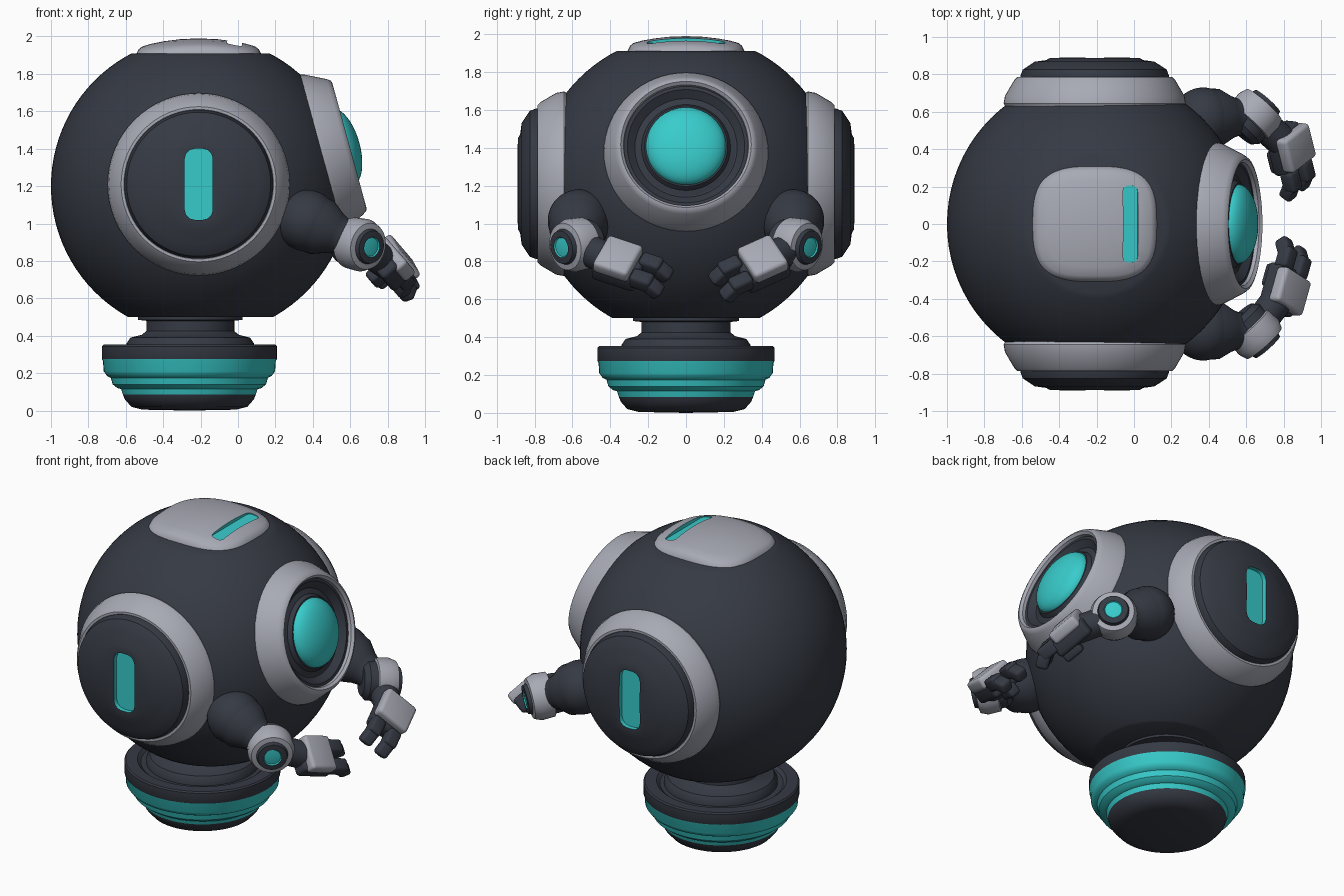
import bpy, bmesh, math
from mathutils import Vector, Matrix

if "Cube" in bpy.data.objects:
    bpy.data.objects.remove(bpy.data.objects["Cube"])


def material(name, rgb):
    m = bpy.data.materials.new(name)
    m.diffuse_color = (*rgb, 1)
    m.use_nodes = True
    m.node_tree.nodes["Principled BSDF"].inputs["Base Color"].default_value = m.diffuse_color
    return m


DARK = material("dark slate", (0.036, 0.042, 0.057))
GREY = material("light grey", (0.39, 0.40, 0.46))
TEAL = material("teal", (0.04, 0.60, 0.60))


def finish(bm, name, mats, matrix=Matrix()):
    bmesh.ops.remove_doubles(bm, verts=bm.verts, dist=1e-5)
    bmesh.ops.recalc_face_normals(bm, faces=bm.faces)
    bmesh.ops.transform(bm, matrix=matrix, verts=bm.verts)
    me = bpy.data.meshes.new(name)
    bm.to_mesh(me)
    bm.free()
    for m in mats:
        me.materials.append(m)
    ob = bpy.data.objects.new(name, me)
    bpy.context.collection.objects.link(ob)
    return ob


def along(origin, axis):
    """Matrix that puts local z on the axis."""
    rot = Vector(axis).to_track_quat('Z', 'Y').to_matrix().to_4x4()
    return Matrix.Translation(origin) @ rot


def frame(origin, d, w):
    """Matrix with local x on d, y near w."""
    d = Vector(d).normalized()
    w = Vector(w)
    w = (w - d * w.dot(d)).normalized()
    n = d.cross(w)
    rot = Matrix((d, w, n)).transposed().to_4x4()
    return Matrix.Translation(origin) @ rot


def loft(name, rings, mats, bands=None, matrix=Matrix()):
    bm = bmesh.new()
    vs = [[bm.verts.new(p) for p in ring] for ring in rings]
    n = len(rings[0])
    for j in range(len(vs) - 1):
        for i in range(n):
            k = (i + 1) % n
            f = bm.faces.new((vs[j][i], vs[j][k], vs[j + 1][k], vs[j + 1][i]))
            f.material_index = bands[j] if bands else 0
    return finish(bm, name, mats, matrix)


def lathe(name, prof, mats, bands=None, matrix=Matrix(), n=64):
    rings = [[(r * math.cos(2 * math.pi * i / n), r * math.sin(2 * math.pi * i / n), h)
              for i in range(n)] for r, h in prof]
    return loft(name, rings, mats, bands, matrix)


def box(name, size, bevel, mat, matrix, centre=(0, 0, 0), segs=3, upright_only=False):
    bm = bmesh.new()
    bmesh.ops.create_cube(bm, size=1)
    for v in bm.verts:
        v.co = Vector(c * s for c, s in zip(v.co, size)) + Vector(centre)
    edges = bm.edges[:]
    if upright_only:
        edges = [e for e in edges if abs(e.verts[0].co.z - e.verts[1].co.z) > 1e-4]
    bmesh.ops.bevel(bm, geom=edges, offset=bevel, segments=segs, profile=0.5, affect='EDGES')
    return finish(bm, name, [mat], matrix)


def ball(name, r, mat, matrix):
    bm = bmesh.new()
    bmesh.ops.create_uvsphere(bm, u_segments=40, v_segments=24, radius=r)
    return finish(bm, name, [mat], matrix)


def cut_slot(ob, size, matrix):
    """Recess a rounded slot; its walls and floor take material slot 1."""
    cutter = box("slot_cutter", size, min(size[:2]) * 0.35, DARK, matrix, upright_only=True)
    cutter.data.materials.clear()
    cutter.data.materials.append(DARK)
    cutter.data.materials.append(TEAL)
    for p in cutter.data.polygons:
        p.material_index = 1
    mod = ob.modifiers.new("slot", 'BOOLEAN')
    mod.operation = 'DIFFERENCE'
    mod.solver = 'EXACT'
    mod.object = cutter
    bpy.context.view_layer.objects.active = ob
    bpy.ops.object.modifier_apply(modifier=mod.name)
    bpy.data.objects.remove(cutter)


# Round body, trimmed flat on top, bottom and sides
C = Vector((-0.2, 0, 1.2))
bm = bmesh.new()
bmesh.ops.create_uvsphere(bm, u_segments=80, v_segments=48, radius=0.8)
for co, no in (((0, 0, 0.71), (0, 0, 1)), ((0, 0, -0.70), (0, 0, -1)),
               ((0, 0.66, 0), (0, 1, 0)), ((0, -0.66, 0), (0, -1, 0))):
    geom = bm.verts[:] + bm.edges[:] + bm.faces[:]
    bmesh.ops.bisect_plane(bm, geom=geom, plane_co=co, plane_no=no, clear_outer=True)
    bmesh.ops.holes_fill(bm, edges=[e for e in bm.edges if e.is_boundary])
finish(bm, "body", [DARK], Matrix.Translation(C))

# Neck and hover base
lathe("neck", [(0, 0.51), (0.28, 0.51), (0.28, 0.485), (0.235, 0.48), (0.235, 0.425), (0.26, 0.405),
               (0.32, 0.39), (0.34, 0.36), (0.34, 0.32), (0, 0.32)],
      [DARK], matrix=Matrix.Translation((-0.255, 0, 0)))
lathe("base", [(0, 0.335), (0.37, 0.335), (0.39, 0.352), (0.46, 0.352), (0.468, 0.343), (0.468, 0.275),
               (0.462, 0.265), (0.458, 0.21), (0.44, 0.185), (0.42, 0.175), (0.41, 0.14), (0.385, 0.12),
               (0.365, 0.115), (0.355, 0.085), (0.345, 0.06), (0.31, 0.02), (0.25, 0.005), (0, 0)],
      [DARK, TEAL], [0] * 5 + [1] * 8 + [0] * 4, Matrix.Translation((-0.26, 0, 0)))

# Side rings and slotted ear caps
for s, side in ((-1, "front"), (1, "back")):
    m = along((-0.21, 0, 1.21), (0, s, 0))
    lathe(side + "_ear_ring", [(0.38, 0.62), (0.475, 0.62), (0.487, 0.645), (0.48, 0.685), (0.43, 0.77),
                               (0.415, 0.785), (0.40, 0.785), (0.39, 0.77), (0.38, 0.62)], [GREY], matrix=m)
    cap = lathe(side + "_ear_cap", [(0, 0.7), (0.393, 0.7), (0.398, 0.79), (0.385, 0.825), (0.32, 0.868),
                                    (0.26, 0.876), (0.24, 0.888), (0, 0.892)], [DARK, TEAL], matrix=m)
    slot = Matrix.Translation((-0.21, s * 0.91, 1.21)) @ Matrix.Rotation(math.pi / 2, 4, 'X')
    cut_slot(cap, (0.15, 0.38, 0.10), slot)

# Eye: grey collar, dark socket, teal lens, tilted upward
m = along(C, (0.965, 0, 0.264))
lathe("eye_collar", [(0.33, 0.6), (0.43, 0.6), (0.438, 0.65), (0.43, 0.69), (0.375, 0.80), (0.36, 0.82),
                     (0.345, 0.825), (0.33, 0.81), (0.325, 0.77), (0.33, 0.6)], [GREY], matrix=m)
lathe("eye_socket", [(0.335, 0.65), (0.335, 0.79), (0.31, 0.79), (0.27, 0.755), (0.24, 0.755), (0.22, 0.79),
                     (0.2, 0.79), (0.2, 0.65)], [DARK], matrix=m)
lens = [(0.212 * math.sin(a), 0.785 + 0.095 * math.cos(a))
        for a in (i * math.pi / 20 for i in range(11))]
lathe("eye_lens", lens + [(0.21, 0.74), (0, 0.74)], [TEAL], matrix=m)

# Slotted plate on top
rings = []
for s, drop in ((0, 0), (0.3, 0), (0.55, 0), (0.75, 0), (0.9, 0.002), (0.96, 0.012), (1, 0.035),
                (1.02, 0.1), (0, 0.1)):
    ring = []
    for i in range(72):
        a = 2 * math.pi * i / 72
        c, t = math.cos(a), math.sin(a)
        x = 0.335 * s * math.copysign(abs(c) ** 0.6, c)
        y = 0.308 * s * math.copysign(abs(t) ** 0.6, t)
        ring.append((x, y, 1.99 - 0.45 * (x * x + y * y) - drop))
    rings.append(ring)
plate = loft("top_plate", rings, [GREY, TEAL], matrix=Matrix.Translation((-0.21, 0, 0)))
cut_slot(plate, (0.08, 0.41, 0.08),
         Matrix.Translation((-0.015, 0, 1.988)) @ Matrix.Rotation(0.15, 4, 'Y'))


# Arms: shoulder, upper arm, elbow disc, palm with grey guard, fingers
def arm(side, s, palm, d, w):
    shoulder = Vector((0.37, s * 0.565, 1.015))
    elbow = Vector((0.64, s * 0.575, 0.89))
    palm = Vector(palm)
    ball(side + "_shoulder", 0.165, DARK, Matrix.Translation(shoulder))
    v = elbow - shoulder
    lathe(side + "_upper_arm", [(0, 0), (0.16, 0), (0.155, 0.09), (0.115, 0.16), (0.1, 0.2), (0.1, v.length),
                                (0, v.length)], [DARK], matrix=along(shoulder, v), n=32)
    lathe(side + "_elbow", [(0, -0.12), (0.09, -0.12), (0.12, -0.09), (0.122, -0.045), (0.138, -0.04),
                            (0.142, 0.04), (0.125, 0.085), (0.095, 0.09), (0.088, 0.112), (0.055, 0.115),
                            (0.05, 0.108), (0, 0.115)],
          [DARK, GREY, TEAL], [0, 0, 0, 1, 1, 1, 1, 0, 0, 2, 2],
          along(elbow, (0.66, s * 0.74, -0.14)), n=40)
    v = palm - elbow
    lathe(side + "_wrist", [(0, 0), (0.085, 0), (0.085, v.length), (0, v.length)], [DARK],
          matrix=along(elbow, v), n=32)
    m = frame(palm, d, w)
    o = -s    # the back of the hand is +z for the front arm, -z for the other
    box(side + "_palm", (0.25, 0.20, 0.11), 0.025, DARK, m, (0.01, 0, -0.02 * o))
    box(side + "_hand_guard", (0.20, 0.225, 0.08), 0.022, GREY, m, (0, 0, 0.045 * o))
    for i, y in enumerate((-0.062, 0.062)):
        box(f"{side}_finger_base_{i}", (0.12, 0.085, 0.085), 0.02, DARK, m, (0.165, y, 0.012 * o))
        tip = m @ Matrix.Translation((0.205, y, 0)) @ Matrix.Rotation(0.6 * o, 4, 'Y')
        box(f"{side}_finger_tip_{i}", (0.11, 0.08, 0.078), 0.02, DARK, tip, (0.025, 0, 0))
    box(side + "_thumb", (0.13, 0.075, 0.08), 0.02, DARK, m, (0.08, 0.02, -0.09 * o))


arm("front", -1, (0.80, -0.36, 0.785), (0.25, 0.9, -0.3), (-0.65, 0.1, 0.75))
arm("back", 1, (0.83, 0.41, 0.785), (0.2, -0.8, -0.36), (-0.55, -0.4, 0.65))

# Smooth shading with sharp edges kept
bpy.ops.object.select_all(action='DESELECT')
for ob in bpy.context.scene.objects:
    ob.select_set(True)
    bpy.context.view_layer.objects.active = ob
bpy.ops.object.shade_smooth_by_angle(angle=math.radians(35))
